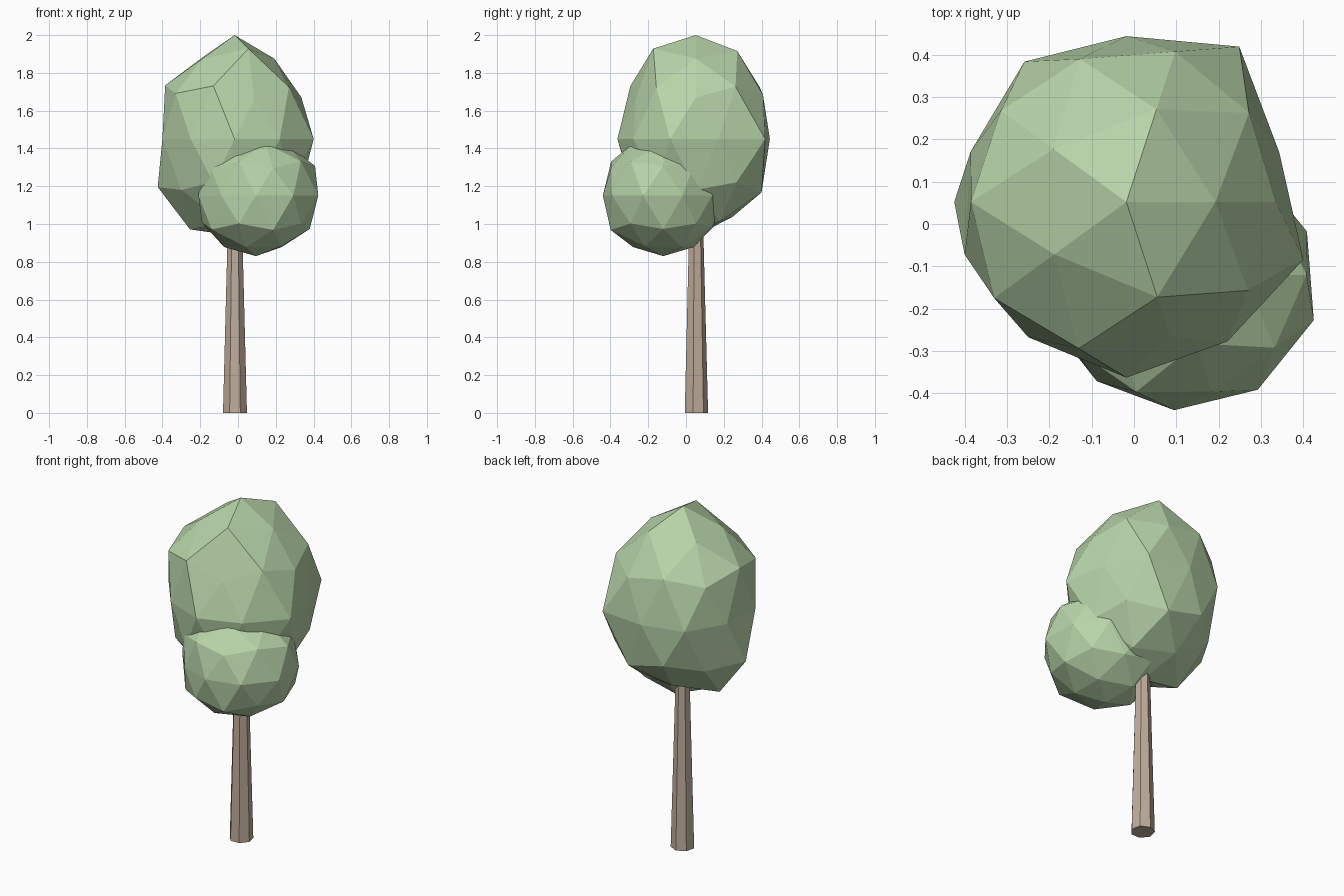
import bpy, bmesh, math


def material(name, rgb):
    m = bpy.data.materials.new(name)
    m.diffuse_color = (*rgb, 1)
    return m


def finish(bm, name, mat, loc):
    bmesh.ops.recalc_face_normals(bm, faces=bm.faces)
    me = bpy.data.meshes.new(name)
    bm.to_mesh(me)
    bm.free()
    me.materials.append(mat)
    ob = bpy.data.objects.new(name, me)
    ob.location = loc
    bpy.context.collection.objects.link(ob)
    return ob


def leaf_clump(name, mat, loc, stretch, radii):
    """Icosphere with each vertex pushed to its own radius (top to bottom, by angle)."""
    bm = bmesh.new()
    bmesh.ops.create_icosphere(bm, subdivisions=2, radius=1)

    def key(v):
        return (-round(v.co.z, 2) + 0.0,
                round(math.degrees(math.atan2(v.co.y, v.co.x))) % 360)

    for v, r in zip(sorted(bm.verts, key=key), radii):
        v.co = v.co.normalized() * r
        v.co.z *= stretch
    return finish(bm, name, mat, loc)


green = material("leaves", (0.48, 0.66, 0.40))
brown = material("bark", (0.53, 0.42, 0.33))

# Trunk: tapered seven-sided post
bm = bmesh.new()
bmesh.ops.create_cone(bm, cap_ends=True, segments=7, radius1=0.065,
                      radius2=0.036, depth=1.1)
finish(bm, "trunk", brown, (-0.016, 0.052, 0.55))

# Main crown, radii listed ring by ring
leaf_clump("main_crown", green, (-0.018, 0.052, 1.45), 1.25, [
    0.44,
    0.40, 0.438, 0.405, 0.40, 0.45,
    0.421, 0.418, 0.432, 0.428, 0.418,
    0.395, 0.418, 0.41, 0.432, 0.375,
    0.38, 0.454, 0.392, 0.41, 0.387, 0.402, 0.395, 0.415, 0.407, 0.44,
    0.41, 0.41, 0.455, 0.41, 0.41,
    0.41, 0.43, 0.41, 0.41, 0.41,
    0.41, 0.388, 0.45, 0.41, 0.41,
    0.41])

# Lower side clump
leaf_clump("side_clump", green, (0.095, -0.12, 1.15), 1.0, [
    0.32,
    0.32, 0.32, 0.32, 0.32, 0.325,
    0.33, 0.33, 0.33, 0.342, 0.345,
    0.35, 0.33, 0.33, 0.33, 0.325,
    0.33, 0.32, 0.32, 0.32, 0.32, 0.32, 0.311, 0.32, 0.336, 0.347,
    0.33, 0.33, 0.32, 0.33, 0.33,
    0.335, 0.32, 0.32, 0.34, 0.345,
    0.32, 0.32, 0.32, 0.32, 0.315,
    0.32])
